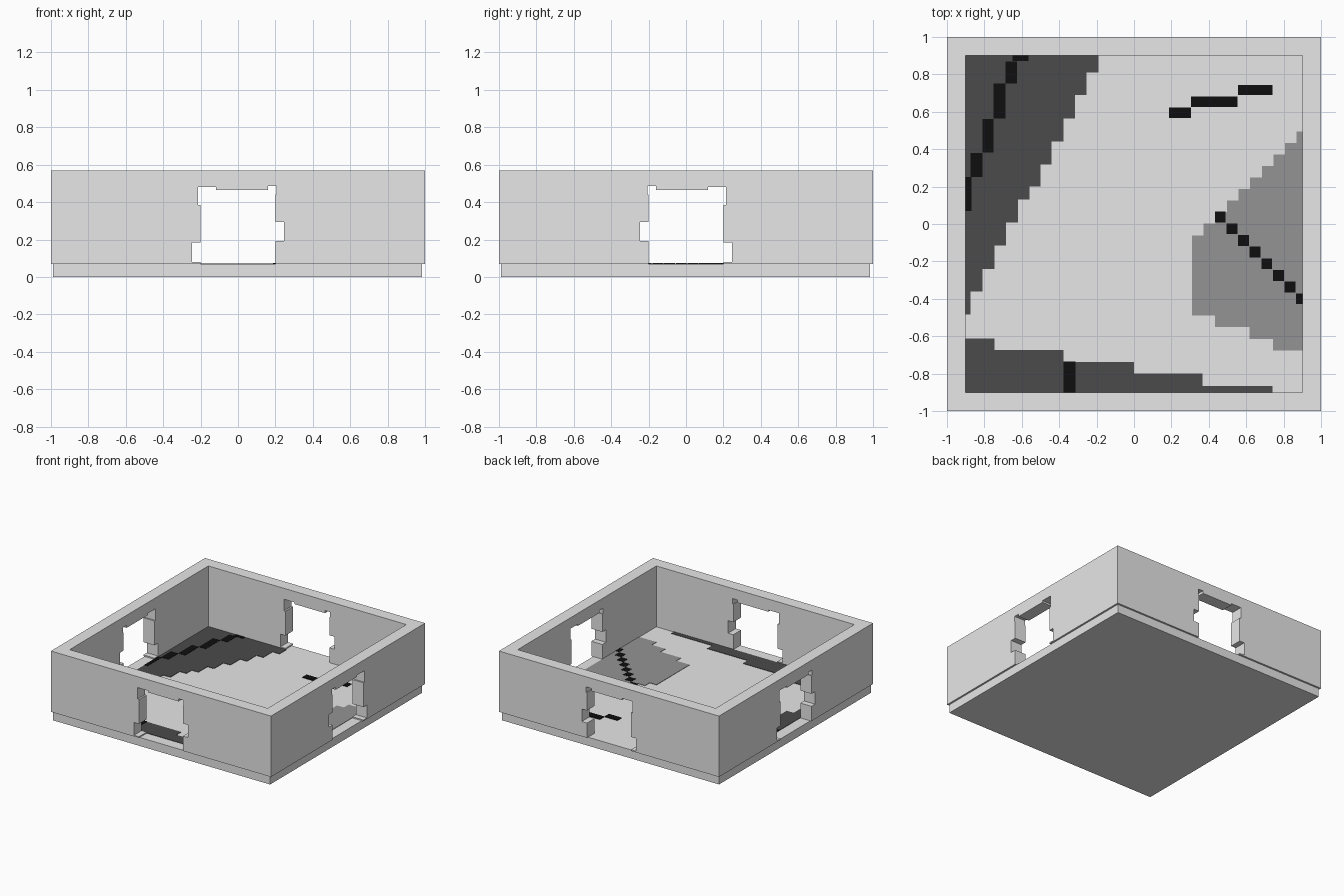
import bpy, bmesh

if "Cube" in bpy.data.objects:
    bpy.data.objects.remove(bpy.data.objects["Cube"])

def material(name, v):
    m = bpy.data.materials.new(name)
    m.diffuse_color = (v, v, v, 1)
    m.use_nodes = True
    m.node_tree.nodes["Principled BSDF"].inputs["Base Color"].default_value = m.diffuse_color
    return m

LIGHT = material("light_grey", 0.8)
MID = material("mid_grey", 0.296)
DARK = material("dark_grey", 0.07)
BLACK = material("black", 0.0045)

def finish(bm, name, mat):
    bmesh.ops.remove_doubles(bm, verts=bm.verts, dist=0.0002)
    bmesh.ops.recalc_face_normals(bm, faces=bm.faces)
    me = bpy.data.meshes.new(name)
    bm.to_mesh(me)
    bm.free()
    me.materials.append(mat)
    ob = bpy.data.objects.new(name, me)
    bpy.context.collection.objects.link(ob)
    return ob

def prism(bm, pts, z0, z1):
    """Closed prism over a plan outline."""
    lo = [bm.verts.new((x, y, z0)) for x, y in pts]
    hi = [bm.verts.new((x, y, z1)) for x, y in pts]
    bm.faces.new(lo[::-1])
    bm.faces.new(hi)
    for i in range(len(pts)):
        j = (i + 1) % len(pts)
        bm.faces.new((lo[i], lo[j], hi[j], hi[i]))

def plate(name, mat, outlines, z1):
    bm = bmesh.new()
    for pts in outlines:
        prism(bm, pts, 0.068, z1)
    return finish(bm, name, mat)

def rect(x0, x1, y0, y1):
    return [(x0, y0), (x1, y0), (x1, y1), (x0, y1)]

# base slab
bm = bmesh.new()
prism(bm, rect(-0.99, 0.985, -0.99, 0.985), 0, 0.07)
finish(bm, "base_slab", LIGHT)

# walls: one profile with a broken doorway, mitred at the corners, used four times
B, T = 0.07, 0.57
profile = [(-1, B), (-0.2, B), (-0.2, 0.08), (-0.245, 0.08), (-0.245, 0.185),
           (-0.2, 0.185), (-0.2, 0.385), (-0.213, 0.385), (-0.213, 0.48),
           (-0.118, 0.48), (-0.118, 0.466), (0.16, 0.466), (0.16, 0.487),
           (0.207, 0.487), (0.207, 0.442), (0.2, 0.442), (0.2, 0.295),
           (0.247, 0.295), (0.247, 0.192), (0.2, 0.192), (0.2, B), (1, B),
           (1, T), (-1, T)]
sides = [lambda x, y: (x, y), lambda x, y: (x, -y),
         lambda x, y: (y, -x), lambda x, y: (-y, -x)]
bm = bmesh.new()
for side in sides:
    outer = [bm.verts.new((*side(x, -1), z)) for x, z in profile]
    inner = [bm.verts.new((*side(x * 0.9 if abs(x) == 1 else x, -0.9), z)) for x, z in profile]
    bm.faces.new(outer)
    bm.faces.new(inner[::-1])
    for i in range(len(profile)):
        j = (i + 1) % len(profile)
        if abs(profile[i][0]) == 1 and profile[i][0] == profile[j][0]:
            continue  # open mitre joint
        bm.faces.new((outer[j], outer[i], inner[i], inner[j]))
finish(bm, "walls", LIGHT)

# dark stepped patch on the left of the floor
pts, top = [(-0.9, 0.9)], 0.9
for x, low in [(-0.19, 0.81), (-0.253, 0.69), (-0.315, 0.565), (-0.377, 0.44),
               (-0.44, 0.318), (-0.5, 0.2), (-0.56, 0.13), (-0.62, 0.008),
               (-0.685, -0.115), (-0.747, -0.24), (-0.81, -0.36), (-0.873, -0.483)]:
    pts += [(x, top), (x, low)]
    top = low
pts += [(-0.9, top)]
plate("left_floor_patch", DARK, [pts[1:] + pts[:1]], 0.073)

# dark stepped patch along the front
pts, left = [(-0.9, -0.9)], -0.9
for right, y in [(-0.745, -0.613), (-0.377, -0.675), (0, -0.738), (0.367, -0.8), (0.74, -0.865)]:
    pts += [(left, y), (right, y)]
    left = right
pts += [(left, -0.9)]
plate("front_floor_patch", DARK, [pts], 0.073)

# mid grey stepped patch on the right
pts = [(0.9, 0.495)]
x, y = 0.87, 0.495
while x > 0.32:                       # upper staircase
    pts += [(x, y), (x, y - 0.0617)]
    x, y = x - 0.0622, y - 0.0617
pts += [(0.31, y), (0.31, -0.49), (0.432, -0.49), (0.432, -0.552), (0.618, -0.552),
        (0.618, -0.615), (0.742, -0.615), (0.742, -0.675), (0.9, -0.675)]
plate("right_floor_patch", MID, [pts], 0.073)

# black cracks
plate("left_crack", BLACK, [rect(-0.9, -0.87, 0.07, 0.25), rect(-0.875, -0.81, 0.252, 0.38),
      rect(-0.81, -0.75, 0.382, 0.562), rect(-0.75, -0.688, 0.564, 0.75),
      rect(-0.688, -0.625, 0.752, 0.87), rect(-0.65, -0.565, 0.872, 0.9)], 0.075)
plate("front_crack", BLACK, [rect(-0.377, -0.312, -0.9, -0.735)], 0.075)
plate("back_crack", BLACK, [rect(0.188, 0.304, 0.567, 0.622), rect(0.306, 0.554, 0.625, 0.682),
      rect(0.556, 0.74, 0.69, 0.744)], 0.075)
plate("right_crack", BLACK, [rect(0.432 + 0.0622 * i, min(0.49 + 0.0622 * i, 0.9),
      0.008 - 0.0624 * i, 0.066 - 0.0624 * i) for i in range(8)], 0.075)
